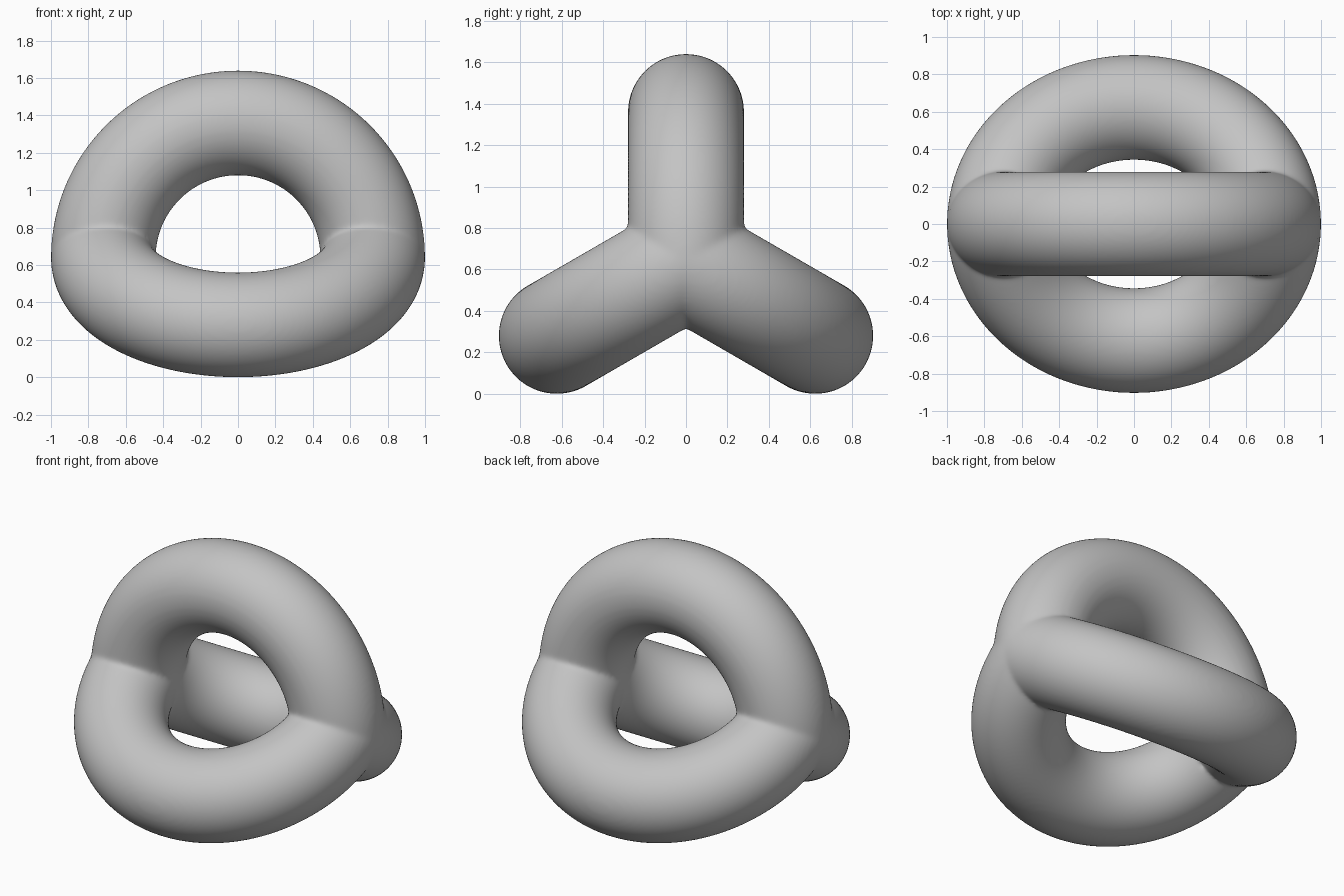
import bpy, bmesh, math
from mathutils import Matrix, Vector

cube = bpy.data.objects.get("Cube")
if cube:
    bpy.data.objects.remove(cube, do_unlink=True)

RING, TUBE, CENTRE = 0.72, 0.28, 0.64
ARMS = 3
half_sector = math.pi / ARMS

# One plain grey for the whole body
grey = bpy.data.materials.new("plain grey")
grey.use_nodes = True
colour = (0.55, 0.55, 0.55, 1)
grey.diffuse_color = colour
grey.node_tree.nodes["Principled BSDF"].inputs["Base Color"].default_value = colour

# Ring standing in the xz plane
bpy.ops.mesh.primitive_torus_add(major_segments=144, minor_segments=72,
                                 major_radius=RING, minor_radius=TUBE)
body = bpy.context.object
body.name = "three_half_rings"
bm = bmesh.new()
bm.from_mesh(body.data)
bm.transform(Matrix.Rotation(math.pi / 2, 4, 'X'))

# Keep only the upper sector of the ring, bounded by two planes through the x axis
for side in (1, -1):
    normal = Vector((0, side * math.cos(half_sector), -math.sin(half_sector)))
    bmesh.ops.bisect_plane(bm, geom=bm.verts[:] + bm.edges[:] + bm.faces[:],
                           plane_co=(0, 0, 0), plane_no=normal, clear_outer=True)

# Repeat the arch around the x axis and weld the seams
arch = bm.verts[:] + bm.edges[:] + bm.faces[:]
for i in range(1, ARMS):
    copy = bmesh.ops.duplicate(bm, geom=arch)["geom"]
    verts = [g for g in copy if isinstance(g, bmesh.types.BMVert)]
    bmesh.ops.rotate(bm, verts=verts, cent=(0, 0, 0),
                     matrix=Matrix.Rotation(2 * half_sector * i, 3, 'X'))
bmesh.ops.remove_doubles(bm, verts=bm.verts[:], dist=0.0005)
bmesh.ops.recalc_face_normals(bm, faces=bm.faces[:])
bmesh.ops.translate(bm, verts=bm.verts[:], vec=(0, 0, CENTRE))
bm.to_mesh(body.data)
bm.free()
body.data.materials.clear()
body.data.materials.append(grey)

# Even out the surface and soften the seams
remesh = body.modifiers.new("even_surface", 'REMESH')
remesh.mode = 'VOXEL'
remesh.voxel_size = 0.012
remesh.use_smooth_shade = True
soften = body.modifiers.new("soft_seams", 'SMOOTH')
soften.factor = 0.5
soften.iterations = 16
